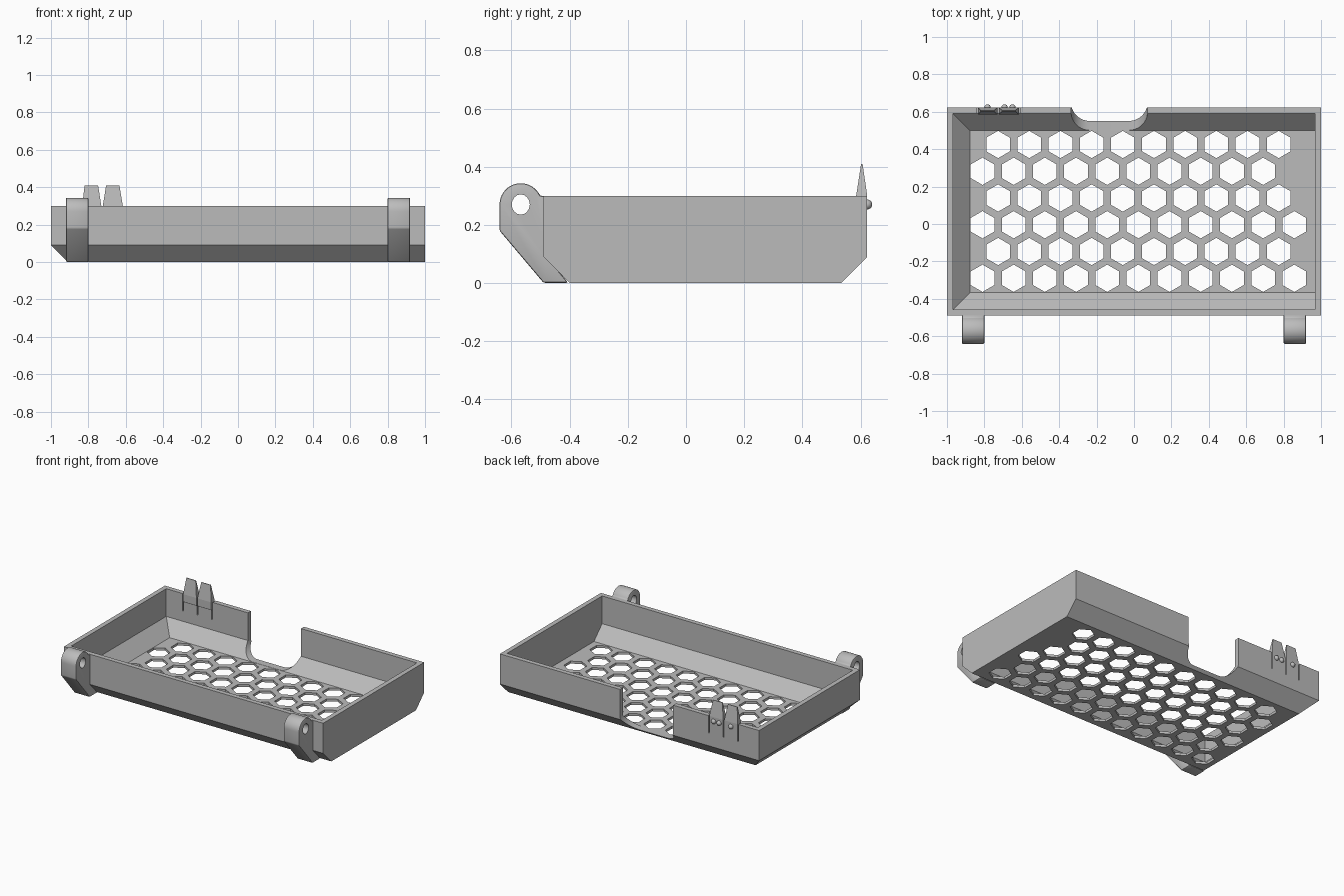
import bpy, bmesh, math
from mathutils import Vector

cube = bpy.data.objects.get("Cube")
if cube:
    bpy.data.objects.remove(cube, do_unlink=True)

GREY = (0.5, 0.5, 0.5, 1)
grey = bpy.data.materials.new("plain_grey")
grey.use_nodes = True
grey.diffuse_color = GREY
grey.node_tree.nodes["Principled BSDF"].inputs["Base Color"].default_value = GREY


def finish(name, bm):
    bmesh.ops.recalc_face_normals(bm, faces=bm.faces)
    me = bpy.data.meshes.new(name)
    bm.to_mesh(me)
    bm.free()
    ob = bpy.data.objects.new(name, me)
    me.materials.append(grey)
    bpy.context.collection.objects.link(ob)
    return ob


def add_prism(bm, points, axis, lo, hi):
    """Extrude a 2D outline along an axis (0 = x, 1 = y, 2 = z)."""
    def place(p, d):
        c = list(p)
        c.insert(axis, d)
        return bm.verts.new(c)
    a = [place(p, lo) for p in points]
    b = [place(p, hi) for p in points]
    bm.faces.new(a)
    bm.faces.new(b[::-1])
    for i in range(len(a)):
        j = (i + 1) % len(a)
        bm.faces.new((a[i], b[i], b[j], a[j]))


def prism(name, points, axis, lo, hi):
    bm = bmesh.new()
    add_prism(bm, points, axis, lo, hi)
    return finish(name, bm)


def arc(cx, cy, r, start, end, n):
    angles = [math.radians(start + (end - start) * i / n) for i in range(n + 1)]
    return [(cx + r * math.cos(t), cy + r * math.sin(t)) for t in angles]


def apply_modifier(ob, mod):
    bpy.ops.object.select_all(action="DESELECT")
    bpy.context.view_layer.objects.active = ob
    ob.select_set(True)
    bpy.ops.object.modifier_apply(modifier=mod.name)


def cut(ob, cutter):
    cutter.hide_render = True
    mod = ob.modifiers.new("cut", "BOOLEAN")
    mod.operation = "DIFFERENCE"
    mod.solver = "EXACT"
    mod.object = cutter
    apply_modifier(ob, mod)
    bpy.data.objects.remove(cutter, do_unlink=True)


def smooth(ob):
    bpy.ops.object.select_all(action="DESELECT")
    bpy.context.view_layer.objects.active = ob
    ob.select_set(True)
    bpy.ops.object.shade_smooth_by_angle(angle=math.radians(35))


# Tray shell: rectangular rings from the underside, over the rim, to the floor
FRONT, BACK, CH, WALL, FLOOR = -0.49, 0.623, 0.09, 0.033, 0.017
bm = bmesh.new()
rings = []
for wall, chamfer, z in ((0, CH, 0), (0, 0, CH), (0, 0, 0.3),
                         (WALL, 0, 0.3), (WALL, 0, FLOOR + CH), (WALL, CH, FLOOR)):
    d = wall + chamfer
    x0, x1, y0, y1 = -1 + d, 1 - wall, FRONT + d, BACK - d
    rings.append([bm.verts.new((x, y, z))
                  for x, y in ((x0, y0), (x1, y0), (x1, y1), (x0, y1))])
for a, b in zip(rings, rings[1:]):
    for i in range(4):
        j = (i + 1) % 4
        bm.faces.new((a[i], a[j], b[j], b[i]))
bm.faces.new(rings[0][::-1])
bm.faces.new(rings[-1])
tray = finish("tray", bm)

# Honeycomb openings in the floor
bm = bmesh.new()
STEP = 0.1667
for row in range(6):
    start = -0.81 + (STEP / 2 if row % 2 == 0 else 0)
    count = 11 if row in (3, 5) else 10
    for i in range(count):
        hexagon = arc(start + i * STEP, 0.425 - row * 0.143, 0.073, 30, 330, 5)
        add_prism(bm, hexagon, 2, -0.05, 0.06)
cut(tray, finish("honeycomb_cutter", bm))

# Rounded notch through the back wall
R, LOW = 0.1, FLOOR + 0.001
notch = ([(-0.337, 0.5)] + arc(-0.237, LOW + R, R, 180, 270, 10)
         + arc(-0.027, LOW + R, R, 270, 360, 10) + [(0.073, 0.5)])
cut(tray, prism("notch_cutter", notch, 1, 0.45, 0.8))

# Slits that free the spring tabs in the back wall
bm = bmesh.new()
for x in (-0.837, -0.727, -0.612):
    add_prism(bm, [(x - 0.004, 0.18), (x + 0.004, 0.18),
                   (x + 0.004, 0.5), (x - 0.004, 0.5)], 1, 0.55, 0.7)
cut(tray, finish("slit_cutter", bm))
smooth(tray)

# Hinge ears on the front
HY, HZ, HR = -0.568, 0.27, 0.073
ear = ([(-0.405, 0.001), (-0.49, 0.001), (HY - HR, 0.18)]
       + arc(HY, HZ, HR, 180, 24, 18)
       + [(-0.475, 0.298), (-0.475, 0.085)])
for side, x in (("right", -0.86), ("left", 0.86)):
    ob = prism(side + "_hinge_ear", ear, 0, x - 0.06, x + 0.06)
    bevel = ob.modifiers.new("edge", "BEVEL")
    bevel.width = 0.006
    bevel.segments = 2
    bevel.limit_method = "ANGLE"
    apply_modifier(ob, bevel)
    hole = [(HY + 0.031 * math.cos(t * math.pi / 8), HZ + 0.035 * math.sin(t * math.pi / 8))
            for t in range(16)]
    cut(ob, prism("hole_cutter", hole, 0, x - 0.2, x + 0.2))
    smooth(ob)

# Tapered spring tabs rising from the back wall
for name, base, top in (("outer_tab", (-0.833, -0.731), (-0.82, -0.748)),
                        ("inner_tab", (-0.723, -0.616), (-0.705, -0.634))):
    bm = bmesh.new()
    levels = []
    # Each level: depth range, height, amount of taper
    for y0, y1, z, f in ((0.595, BACK, 0.235, 0), (0.585, BACK, 0.25, 0),
                         (0.585, BACK, 0.3, 0), (0.602, 0.607, 0.41, 1)):
        x0 = base[0] + (top[0] - base[0]) * f
        x1 = base[1] + (top[1] - base[1]) * f
        levels.append([bm.verts.new(c) for c in
                       ((x0, y0, z), (x1, y0, z), (x1, y1, z), (x0, y1, z))])
    for a, b in zip(levels, levels[1:]):
        for i in range(4):
            j = (i + 1) % 4
            bm.faces.new((a[i], a[j], b[j], b[i]))
    bm.faces.new(levels[0][::-1])
    bm.faces.new(levels[-1])
    finish(name, bm)

# Small catch bumps behind the tabs
for i, x in enumerate((-0.783, -0.692, -0.65)):
    bm = bmesh.new()
    bmesh.ops.create_uvsphere(bm, u_segments=16, v_segments=10, radius=0.017)
    bmesh.ops.translate(bm, verts=bm.verts, vec=Vector((x, BACK, 0.27)))
    smooth(finish("catch_bump_%d" % (i + 1), bm))
